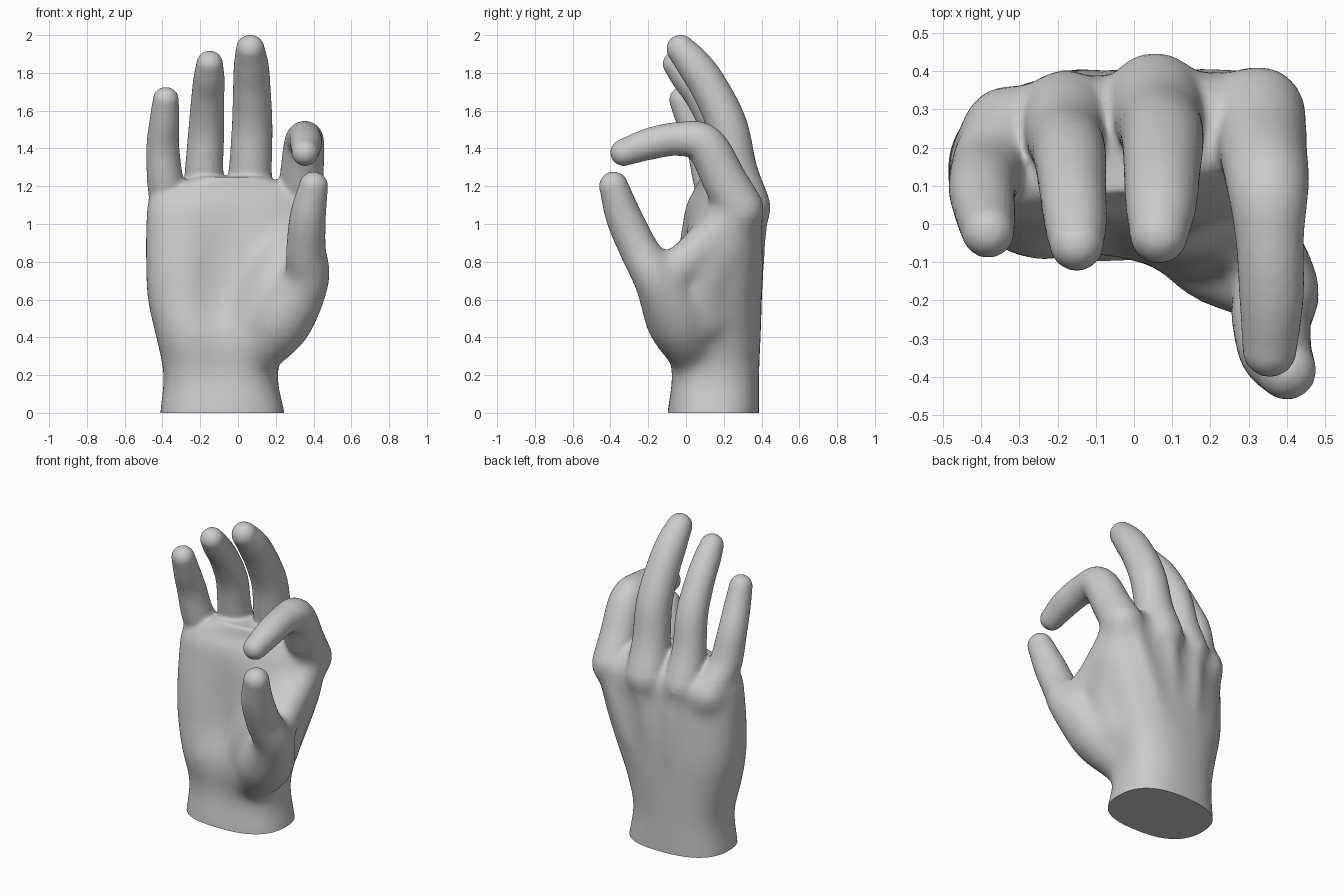
import bpy, bmesh, math
from mathutils import Vector, Matrix

cube = bpy.data.objects.get("Cube")
if cube:
    bpy.data.objects.remove(cube, do_unlink=True)

bm = bmesh.new()


def ball(x, y, z, r):
    bmesh.ops.create_uvsphere(bm, u_segments=24, v_segments=16, radius=r,
                              matrix=Matrix.Translation((x, y, z)))


def loft(rings):
    """Skin closed rings of points and cap both ends."""
    rows = [[bm.verts.new(p) for p in ring] for ring in rings]
    n = len(rows[0])
    faces = [bm.faces.new((a[i], a[(i + 1) % n], b[(i + 1) % n], b[i]))
             for a, b in zip(rows, rows[1:]) for i in range(n)]
    faces += [bm.faces.new(rows[0][::-1]), bm.faces.new(rows[-1])]
    bmesh.ops.recalc_face_normals(bm, faces=faces)


def spline(pts, steps=6):
    """Catmull-Rom through rows of numbers."""
    p = [Vector(q) for q in pts]
    p = [p[0] * 2 - p[1]] + p + [p[-1] * 2 - p[-2]]
    out = []
    for a, b, c, d in zip(p, p[1:], p[2:], p[3:]):
        for k in range(steps):
            t = k / steps
            out.append(0.5 * (2 * b + (c - a) * t + (2 * a - 5 * b + 4 * c - d) * t * t
                              + (3 * b - a - 3 * c + d) * t ** 3))
    return out + [p[-2]]


def limb(pts, sides=24):
    """Round tapered tube with rounded ends through (x, y, z, radius) points."""
    path = spline(pts)
    rings = []
    for i, q in enumerate(path):
        tan = (path[min(i + 1, len(path) - 1)] - path[max(i - 1, 0)]).to_3d().normalized()
        u = tan.cross(Vector((1, 0, 0))).normalized()
        v = tan.cross(u)
        rings.append([q.to_3d() + q.w * (u * math.cos(a) + v * math.sin(a))
                      for a in (2 * math.pi * k / sides for k in range(sides))])
    loft(rings)
    ball(*path[0])
    ball(*path[-1])


# Wrist and palm: z, x min, x max, front y (outer, thumb side), back y (outer, thumb side), hollow
sections = [
    (-0.10, -0.42, 0.26, -0.10, -0.10, 0.38, 0.39, 0.00),
    (0.00, -0.415, 0.25, -0.10, -0.10, 0.38, 0.395, 0.00),
    (0.20, -0.395, 0.21, -0.085, -0.09, 0.38, 0.395, 0.02),
    (0.40, -0.435, 0.26, -0.12, -0.13, 0.38, 0.41, 0.05),
    (0.60, -0.48, 0.33, -0.11, -0.06, 0.38, 0.42, 0.07),
    (0.80, -0.49, 0.39, -0.10, 0.00, 0.37, 0.43, 0.06),
    (1.00, -0.49, 0.43, -0.07, 0.06, 0.35, 0.43, 0.02),
    (1.10, -0.48, 0.43, -0.05, 0.10, 0.33, 0.42, 0.00),
    (1.18, -0.43, 0.38, 0.00, 0.13, 0.28, 0.37, 0.00),
    (1.25, -0.22, 0.14, 0.06, 0.10, 0.25, 0.28, 0.00),
]


def palm_ring(z, x0, x1, f0, f1, b0, b1, hollow, n=40):
    ring = []
    for k in range(n):
        a = 2 * math.pi * k / n
        c, s = math.cos(a), math.sin(a)
        u = math.copysign(abs(c) ** 0.8, c)
        v = math.copysign(abs(s) ** 0.8, s)
        t = (u + 1) / 2
        x = x0 + (x1 - x0) * t
        front, back = f0 + (f1 - f0) * t, b0 + (b1 - b0) * t
        y = (front + back) / 2 + (back - front) / 2 * v
        if s < 0:
            y += hollow * math.exp(-((x + 0.1) / 0.11) ** 2)
        ring.append((x, y, z))
    return ring


loft([palm_ring(*s) for s in spline(sections, 4)])

# Fingers: x, y, z, radius from the knuckle to the tip
middle_finger = [(0.055, 0.32, 1.08, 0.135), (0.065, 0.265, 1.28, 0.115), (0.075, 0.218, 1.52, 0.108),
                 (0.073, 0.125, 1.72, 0.1), (0.07, 0.045, 1.84, 0.093), (0.065, -0.028, 1.926, 0.077)]
ring_finger = [(-0.18, 0.285, 1.07, 0.125), (-0.18, 0.225, 1.27, 0.103), (-0.168, 0.178, 1.49, 0.096),
               (-0.16, 0.085, 1.67, 0.088), (-0.153, 0.00, 1.78, 0.082), (-0.15, -0.052, 1.847, 0.072)]
little_finger = [(-0.33, 0.245, 1.03, 0.125), (-0.38, 0.145, 1.2, 0.1), (-0.398, 0.092, 1.4, 0.088),
                 (-0.39, 0.03, 1.54, 0.08), (-0.382, -0.02, 1.657, 0.07)]
index_finger = [(0.325, 0.29, 1.07, 0.13), (0.335, 0.21, 1.22, 0.118), (0.35, 0.1, 1.42, 0.108),
                (0.355, -0.04, 1.45, 0.09), (0.36, -0.19, 1.425, 0.085), (0.355, -0.33, 1.378, 0.072)]
thumb = [(0.08, 0.04, 0.30, 0.13), (0.23, -0.04, 0.49, 0.17), (0.36, -0.15, 0.70, 0.125),
         (0.36, -0.25, 0.87, 0.105), (0.37, -0.33, 1.04, 0.096), (0.40, -0.383, 1.20, 0.078)]
for finger in (middle_finger, ring_finger, little_finger, index_finger, thumb):
    limb(finger)

# Mound of the thumb, and the web from thumb to index finger
limb([(0.02, 0.07, 0.35, 0.15), (0.12, 0.03, 0.55, 0.16), (0.21, 0.02, 0.75, 0.14), (0.27, 0.13, 0.92, 0.12)])
limb([(0.34, -0.10, 0.72, 0.11), (0.33, 0.04, 0.84, 0.105), (0.33, 0.2, 0.98, 0.11)])
limb([(0.20, 0.1, 0.5, 0.14), (0.25, 0.1, 0.68, 0.14), (0.30, 0.2, 0.88, 0.13)])

# Tendons over the back
for finger, wrist_x in ((index_finger, 0.04), (middle_finger, -0.03), (ring_finger, -0.12)):
    x, y, z, r = finger[0]
    limb([(x, y + r - 0.06, z, 0.05), ((x + wrist_x) / 2, 0.365, 0.72, 0.05),
          (wrist_x, 0.35, 0.4, 0.035)], 12)

# Fuse the parts into one skin
mesh = bpy.data.meshes.new("hand_parts")
bm.to_mesh(mesh)
bm.free()
hand = bpy.data.objects.new("hand", mesh)
bpy.context.scene.collection.objects.link(hand)
remesh = hand.modifiers.new("fuse", 'REMESH')
remesh.mode = 'VOXEL'
remesh.voxel_size = 0.012
smooth = hand.modifiers.new("soften", 'SMOOTH')
smooth.factor = 0.5
smooth.iterations = 8
bpy.context.view_layer.update()
skin = bpy.data.meshes.new_from_object(hand.evaluated_get(bpy.context.evaluated_depsgraph_get()))
hand.modifiers.clear()
hand.data = skin
skin.name = "hand"
bpy.data.meshes.remove(mesh)

# Relax the palm, fading out toward the fingers and the thumb
bm = bmesh.new()
bm.from_mesh(skin)
for step in range(6):
    palm = [v for v in bm.verts
            if v.co.z < 1.18 - 0.03 * step and v.co.y > -0.2 + 0.02 * step]
    for _ in range(10):
        bmesh.ops.smooth_vert(bm, verts=palm, factor=0.5, use_axis_x=True,
                              use_axis_y=True, use_axis_z=True)

# Cut the wrist flat
cut = bmesh.ops.bisect_plane(bm, geom=bm.verts[:] + bm.edges[:] + bm.faces[:],
                             plane_co=(0, 0, 0), plane_no=(0, 0, 1), clear_inner=True)
rim = [e for e in cut["geom_cut"] if isinstance(e, bmesh.types.BMEdge)]
bmesh.ops.holes_fill(bm, edges=rim, sides=0)
bm.to_mesh(skin)
bm.free()

# Plain grey material
grey = bpy.data.materials.new("light_grey")
grey.use_nodes = True
grey.diffuse_color = (0.6, 0.6, 0.6, 1)
grey.node_tree.nodes["Principled BSDF"].inputs["Base Color"].default_value = (0.6, 0.6, 0.6, 1)
skin.materials.clear()
skin.materials.append(grey)

bpy.ops.object.select_all(action='DESELECT')
hand.select_set(True)
bpy.context.view_layer.objects.active = hand
bpy.ops.object.shade_smooth_by_angle(angle=math.radians(50))
